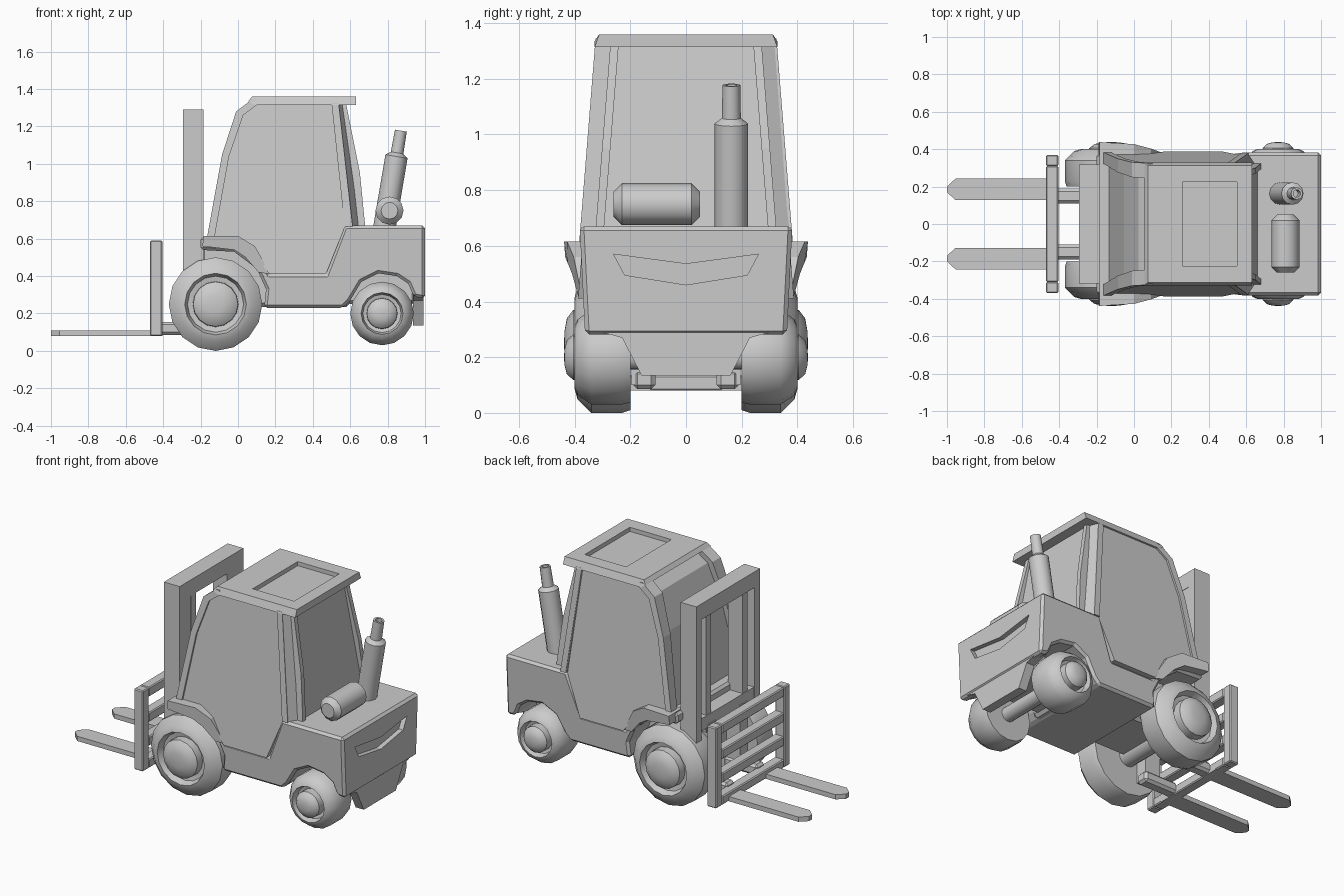
import bpy, bmesh, math
from mathutils import Vector, Matrix

if "Cube" in bpy.data.objects:
    bpy.data.objects.remove(bpy.data.objects["Cube"])


def finish(name, bm, smooth=None, bevel=0):
    bmesh.ops.recalc_face_normals(bm, faces=bm.faces)
    me = bpy.data.meshes.new(name)
    bm.to_mesh(me)
    bm.free()
    ob = bpy.data.objects.new(name, me)
    bpy.context.collection.objects.link(ob)
    if bevel:
        m = ob.modifiers.new("bevel", 'BEVEL')
        m.width, m.segments, m.limit_method = bevel, 1, 'ANGLE'
        m.angle_limit = math.radians(40)
    if smooth:
        bpy.ops.object.select_all(action='DESELECT')
        ob.select_set(True)
        bpy.context.view_layer.objects.active = ob
        bpy.ops.object.shade_smooth_by_angle(angle=math.radians(smooth))
    return ob


def loft(bm, a, b):
    """Closed solid between two matching outlines."""
    va, vb = [bm.verts.new(p) for p in a], [bm.verts.new(p) for p in b]
    n = len(va)
    bm.faces.new(va)
    bm.faces.new(vb)
    for i in range(n):
        bm.faces.new((va[i], va[(i + 1) % n], vb[(i + 1) % n], vb[i]))


def side_prism(name, pts, y0, y1, mirror=False, **kw):
    """Extrude an x-z outline; y0 and y1 are functions of x, z."""
    bm = bmesh.new()
    for s in ((1, -1) if mirror else (1,)):
        loft(bm, [(x, s * y0(x, z), z) for x, z in pts], [(x, s * y1(x, z), z) for x, z in pts])
    return finish(name, bm, **kw)


def end_prism(name, pts, x0, x1, **kw):
    """Extrude a y-z outline along x."""
    bm = bmesh.new()
    loft(bm, [(x0, y, z) for y, z in pts], [(x1, y, z) for y, z in pts])
    return finish(name, bm, **kw)


def boxes(name, items, bevel=0):
    bm = bmesh.new()
    for x0, x1, y0, y1, z0, z1 in items:
        m = Matrix.Translation(((x0 + x1) / 2, (y0 + y1) / 2, (z0 + z1) / 2))
        bmesh.ops.create_cube(bm, size=1, matrix=m @ Matrix.Diagonal((x1 - x0, y1 - y0, z1 - z0, 1)))
    return finish(name, bm, bevel=bevel)


def both(items):
    return items + [(a, b, -d, -c, e, f) for a, b, c, d, e, f in items]


def lathe(name, prof, start, axis, n=16, smooth=35):
    """Revolve (radius, distance) points about an axis through start."""
    bm = bmesh.new()
    q = Vector((0, 0, 1)).rotation_difference(Vector(axis).normalized())
    rings = [[bm.verts.new(Vector(start) + q @ Vector((r * math.cos(2 * math.pi * i / n),
              r * math.sin(2 * math.pi * i / n), d))) for i in range(n)] for r, d in prof]
    for a, b in zip(rings, rings[1:]):
        for i in range(n):
            bm.faces.new((a[i], a[(i + 1) % n], b[(i + 1) % n], b[i]))
    bm.faces.new(rings[0])
    bm.faces.new(rings[-1])
    return finish(name, bm, smooth=smooth)


def cut(ob, cutter):
    m = ob.modifiers.new("cut", 'BOOLEAN')
    m.operation, m.object, m.solver = 'DIFFERENCE', cutter, 'EXACT'
    cutter.hide_render = True
    cutter.hide_set(True)


# wheels
TIRE = [(.24, .2), (.25, .23), (.25, .34), (.2, .39), (.165, .4), (.15, .36), (.122, .355),
        (.12, .405), (.09, .428), (.045, .436), (.01, .438)]
for label, x, z, k in (("front", -.12, .25, 1), ("rear", .77, .2, .68)):
    for side, s in (("left", 1), ("right", -1)):
        lathe(f"{label}_wheel_{side}", [(r * k, d) for r, d in TIRE], (x, 0, z), (0, s, 0))

# body shell with wheel arches
BODY = [(-.2, .54), (-.2, .61), (0, .61), (.08, .56), (.17, .41), (.47, .41), (.57, .67), (1, .67),
        (1, .28), (.94, .29), (.91, .36), (.85, .4), (.75, .415), (.66, .37), (.6, .27),
        (.56, .23), (.14, .23), (.15, .33), (.1, .44), (-.02, .53)]
width = lambda x, z: .36 + .05 * (z - .23)
body = side_prism("body", BODY, lambda x, z: -width(x, z), width, bevel=.015)
vent = end_prism("vent_cutter", [(-.26, .57), (0, .535), (.26, .57), (.22, .495), (0, .46), (-.22, .495)],
                 .97, 1.1)
cut(body, vent)

# counterweight tail, chassis and axles
end_prism("counterweight", [(-.345, .36), (.345, .36), (.34, .3), (.23, .27), (.16, .135),
                            (-.16, .135), (-.23, .27), (-.34, .3)], .935, .992)
boxes("chassis", [(-.2, .6, -.19, .19, .235, .56), (.58, .95, -.16, .16, .25, .5)], bevel=.02)
lathe("front_axle", [(.06, 0), (.06, .5)], (-.12, -.25, .25), (0, 1, 0))
lathe("rear_axle", [(.045, 0), (.045, .5)], (.77, -.25, .2), (0, 1, 0))

# front fenders
FENDER = [(-.19, .56), (-.185, .615), (0, .615), (.09, .56), (.175, .41), (.11, .42), (.04, .5), (-.02, .54)]
side_prism("front_fenders", FENDER, lambda x, z: .3,
           lambda x, z: .438 - max(0, x + .05) * .22 - max(0, .61 - z) * .08, mirror=True)

# cab glass
GLASS = [(-.135, .61), (0, .61), (.17, .41), (.47, .41), (.57, .66), (.59, .67), (.53, 1.33),
         (.105, 1.325), (.025, 1.265), (-.053, 1.045)]
cab_w = lambda x, z: .379 - .08 * (z - .67)
glass_w = lambda x, z: cab_w(x, z) - .012
side_prism("cab_glass", GLASS, lambda x, z: -glass_w(x, z), glass_w)

# rear of the cab with chamfered corners and a glass panel
def plan(xs, ys, z):
    return [(x, y, z) for x, y in zip(xs, ys)] + [(x, -y, z) for x, y in list(zip(xs, ys))[::-1]]


bm = bmesh.new()
loft(bm, plan((.57, .61, .66), (.375, .375, .3), .665), plan((.5, .535, .565), (.325, .325, .25), 1.325))
finish("cab_rear", bm)
REAR = [(.6, .665), (.68, .665), (.652, .95), (.577, 1.325), (.53, 1.325)]
side_prism("rear_pillars", REAR, lambda x, z: cab_w(x, z) - .085, lambda x, z: cab_w(x, z) - .055, mirror=True)

# front pillars, door-top rails and rear door pillars
A_PILLAR = [(-.165, .61), (-.125, .61), (-.048, 1.04), (.028, 1.26), (.1, 1.315), (.1, 1.345),
            (.075, 1.345), (-.01, 1.28), (-.085, 1.05)]
side_prism("front_pillars", A_PILLAR, lambda x, z: cab_w(x, z) - .06 - .03 * max(0, z - .61), cab_w, mirror=True)
side_prism("rear_door_pillars", [(.575, .665), (.613, .665), (.538, 1.325), (.5, 1.325)],
           lambda x, z: cab_w(x, z) - .05, cab_w, mirror=True)

# roof slab with a recessed hatch
ROOF = [(.055, 1.335), (.075, 1.36), (.63, 1.36), (.63, 1.315), (.09, 1.315)]
roof_w = lambda x, z: .328 if z < 1.34 else .312
roof = side_prism("roof", ROOF, lambda x, z: -roof_w(x, z), roof_w)
hatch = boxes("hatch_cutter", [(.26, .55, -.225, .225, 1.334, 1.5)])
cut(roof, hatch)

# exhaust stack
lathe("exhaust", [(.06, 0), (.06, .39), (.034, .41), (.032, .53), (.02, .53), (.02, .45)],
      (.782, .163, .655), (.17, 0, 1), n=12)

# gas tank
lathe("gas_tank", [(.045, 0), (.075, .03), (.075, .28), (.045, .31)], (.81, -.26, .75), (0, 1, 0), n=12)

# mast: channel posts (outer flange, inner flange, web) and cross bars
boxes("mast", both([(-.295, -.185, .265, .318, .36, 1.29), (-.295, -.185, .12, .195, .1, .5),
                    (-.285, -.185, .155, .205, .45, 1.2), (-.22, -.187, .2, .27, .4, 1.2)])
      + [(-.295, -.185, -.27, .27, 1.19, 1.29), (-.29, -.19, -.27, .27, .48, .56)])
boxes("lift_arms", both([(-.42, -.18, .11, .19, .085, .155)]), bevel=.015)

# fork carriage
boxes("fork_carriage", both([(-.47, -.405, .31, .37, .08, .59)])
      + [(-.47, -.405, -.31, .31, a, b) for a, b in ((.08, .135), (.22, .28), (.37, .43), (.53, .59))],
      bevel=.006)

# forks with tapered tips
bm = bmesh.new()
for c in (.185, -.185):
    tine = [(-.405, .057), (-.955, .057), (-1, .015), (-1, -.015), (-.955, -.057), (-.405, -.057)]
    loft(bm, [(x, c + y, .08) for x, y in tine], [(x, c + y, .11) for x, y in tine])
finish("forks", bm)
